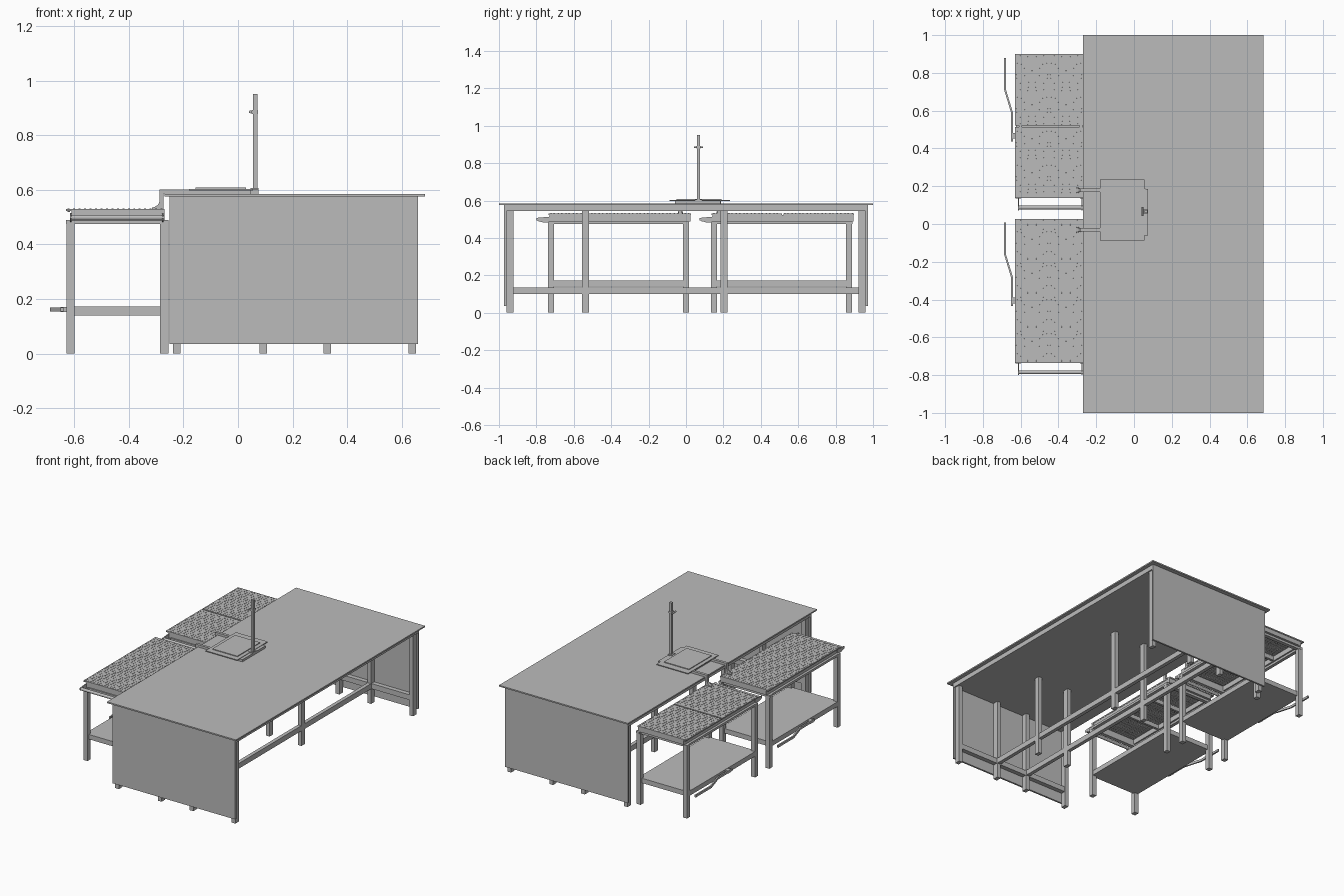
import bpy
import bmesh
import math
from mathutils import Matrix, Vector

if "Cube" in bpy.data.objects:
    bpy.data.objects.remove(bpy.data.objects["Cube"])

grey = bpy.data.materials.new("plain_grey")
grey.use_nodes = True
GREY = (0.5, 0.5, 0.5, 1)
grey.diffuse_color = GREY
grey.node_tree.nodes["Principled BSDF"].inputs["Base Color"].default_value = GREY


def finish(name, bm):
    bmesh.ops.recalc_face_normals(bm, faces=bm.faces)
    mesh = bpy.data.meshes.new(name)
    bm.to_mesh(mesh)
    bm.free()
    mesh.materials.append(grey)
    obj = bpy.data.objects.new(name, mesh)
    bpy.context.collection.objects.link(obj)
    return obj


def add_box(bm, x, y, z):
    centre = Vector([(a + b) / 2 for a, b in (x, y, z)])
    size = [b - a for a, b in (x, y, z)]
    bmesh.ops.create_cube(bm, size=1, matrix=Matrix.Translation(centre) @ Matrix.Diagonal((*size, 1)))


def boxes(name, *items):
    bm = bmesh.new()
    for item in items:
        add_box(bm, *item)
    return finish(name, bm)


def around(c, w):
    return (c - w / 2, c + w / 2)


def prism(name, points, axis, low, high):
    """Extrude an outline lying across the given axis."""
    bm = bmesh.new()
    place = (lambda p: (low, *p)) if axis == 0 else (lambda p: (p[0], low, p[1]))
    face = bm.faces.new([bm.verts.new(place(p)) for p in points])
    out = bmesh.ops.extrude_face_region(bm, geom=[face])
    shift = Vector((0, 0, 0))
    shift[axis] = high - low
    bmesh.ops.translate(bm, vec=shift, verts=[g for g in out["geom"] if isinstance(g, bmesh.types.BMVert)])
    return finish(name, bm)


def rod(name, a, b, radius, sides=16):
    a, b = Vector(a), Vector(b)
    bm = bmesh.new()
    turn = (b - a).to_track_quat("Z", "Y").to_matrix().to_4x4()
    bmesh.ops.create_cone(bm, cap_ends=True, segments=sides, radius1=radius, radius2=radius,
                          depth=(b - a).length, matrix=Matrix.Translation((a + b) / 2) @ turn)
    for f in bm.faces:
        f.smooth = len(f.verts) == 4
    return finish(name, bm)


# Main bench: top, core and end panels
boxes("bench_top", ((-0.27, 0.685), (-1, 1), (0.576, 0.585)))
boxes("bench_core", ((-0.25, 0.66), (-0.97, 0.97), (0.545, 0.576)))
for side, s in (("front", -1), ("back", 1)):
    y = sorted((s * 0.972, s * 0.96))
    boxes(side + "_panel", ((-0.25, 0.66), y, (0.035, 0.576)))
    boxes(side + "_end_rail", ((-0.23, 0.64), around(s * 0.94, 0.03), (0.1, 0.135)))

# Bench legs: four at each end, two in each middle row
inner, outer = (0.092, 0.327), (-0.225, 0.638)
spots = [(x, y) for y in (-0.94, 0.94) for x in inner + outer]
spots += [(x, y) for y in (-0.538, 0.203) for x in inner]
boxes("bench_legs", *[(around(x, 0.027), around(y, 0.037), (0, 0.55)) for x, y in spots])
boxes("bench_long_rails", *[(around(x, 0.025), (-0.93, 0.93), (0.1, 0.135)) for x in inner])


def feeder(label, y0, seam):
    """Side table whose studded top begins at y0."""
    y1 = y0 + 0.762
    xa, xb = -0.63, -0.27
    ends = (y0 + 0.013, y1 - 0.028)
    # Legs, shelf and lower frame
    boxes(label + "_legs", *[(around(x, 0.03), around(y, 0.032), (0, 0.485))
                             for x in (-0.613, -0.27) for y in ends])
    boxes(label + "_shelf", ((-0.626, -0.258), ends, (0.14, 0.172)))
    boxes(label + "_lower_frame",
          *[(around(x, 0.022), (y0, y1 - 0.01), (0.474, 0.489)) for x in (-0.615, -0.265)],
          *[((xa, -0.255), around(y, 0.025), (0.474, 0.489)) for y in ends])
    # Upper frame with cross bars
    boxes(label + "_upper_frame",
          *[(around(x, 0.016), (y0 + 0.004, y1 - 0.004), (0.489, 0.523)) for x in (-0.602, -0.28)],
          *[((-0.61, xb), around(y0 + 0.012 + i * 0.246, 0.016), (0.492, 0.523)) for i in range(4)])
    # Top, split where there is a seam
    cuts = [y0, y1] if seam is None else [y0, seam - 0.004, seam + 0.004, y1]
    boxes(label + "_top", *[((xa, xb), (cuts[i], cuts[i + 1]), (0.522, 0.53))
                            for i in range(0, len(cuts), 2)])
    # Studs in a regular grid through the top
    bm = bmesh.new()
    for i in range(18):
        for j in range(38):
            y = y0 + 0.011 + j * 0.02
            if seam is None or abs(y - seam) > 0.01:
                bmesh.ops.create_cone(bm, cap_ends=True, segments=6, radius1=0.005, radius2=0.004,
                                      depth=0.014,
                                      matrix=Matrix.Translation((xa + 0.01 + i * 0.02, y, 0.525)))
    finish(label + "_studs", bm)
    # End roller on two tapered arms
    tip = y0 - 0.065
    outline = [(tip, 0.507), (y0 + 0.01, 0.514), (y0 + 0.01, 0.482), (tip + 0.03, 0.484), (tip, 0.495)]
    for side, x in (("outer", -0.612), ("inner", -0.275)):
        prism(label + "_" + side + "_arm", outline, 0, x - 0.003, x + 0.003)
    rod(label + "_end_roller", (-0.61, tip + 0.015, 0.498), (xb, tip + 0.015, 0.498), 0.01)
    # Cranked foot bar
    path = [(-0.645, y0 + 0.3), (-0.645, y0 + 0.45), (-0.683, y0 + 0.575), (-0.683, y0 + 0.742)]
    bm = bmesh.new()
    rings = []
    for x, y in path:
        rings.append([bm.verts.new((x + dx, y, z)) for dx, z in
                      ((-0.005, 0.154), (0.005, 0.154), (0.005, 0.169), (-0.005, 0.169))])
    for a, b in zip(rings, rings[1:]):
        for k in range(4):
            n = (k + 1) % 4
            bm.faces.new((a[k], a[n], b[n], b[k]))
    bm.faces.new(rings[0])
    bm.faces.new(rings[-1])
    finish(label + "_foot_bar", bm)
    boxes(label + "_foot_bar_mount", ((-0.65, -0.62), around(y0 + 0.33, 0.03), (0.152, 0.17)))


feeder("front_feeder", -0.735, None)
feeder("back_feeder", 0.137, 0.517)

# Work unit on the bench: frame, plate and raised pad
arms = (-0.03, 0.178)
boxes("unit_frame",
      *[((-0.28, 0.06), around(y, 0.018), (0.585, 0.6)) for y in arms],
      ((0.045, 0.075), (-0.06, 0.185), (0.585, 0.6)),
      ((-0.17, -0.15), (-0.04, 0.185), (0.585, 0.6)))
boxes("unit_plate", ((-0.18, 0.055), (-0.087, 0.235), (0.598, 0.603)))
boxes("unit_pad", ((-0.155, 0.03), (-0.05, 0.19), (0.602, 0.608)))

# Brackets curving down over the bench edge
for side, y in zip(("front", "back"), arms):
    curve = [(-0.315 + 0.028 * math.sin(t), 0.563 - 0.028 * math.cos(t))
             for t in (i * math.pi / 12 for i in range(7))]
    prism(side + "_bracket", curve + [(-0.287, 0.6), (-0.273, 0.6), (-0.273, 0.529), (-0.315, 0.529)],
          1, y - 0.009, y + 0.009)
    rod(side + "_bracket_pin", (-0.3, y - 0.014, 0.535), (-0.3, y + 0.014, 0.535), 0.005)

# Upright post with clamp
boxes("post", ((0.055, 0.072), (0.058, 0.075), (0.585, 0.95)))
boxes("post_foot", ((0.045, 0.075), (0.048, 0.086), (0.6, 0.606)))
boxes("post_clamp", ((0.05, 0.074), (0.055, 0.078), (0.878, 0.892)))
rod("clamp_handle", (0.045, 0.043, 0.885), (0.045, 0.09, 0.885), 0.005)
